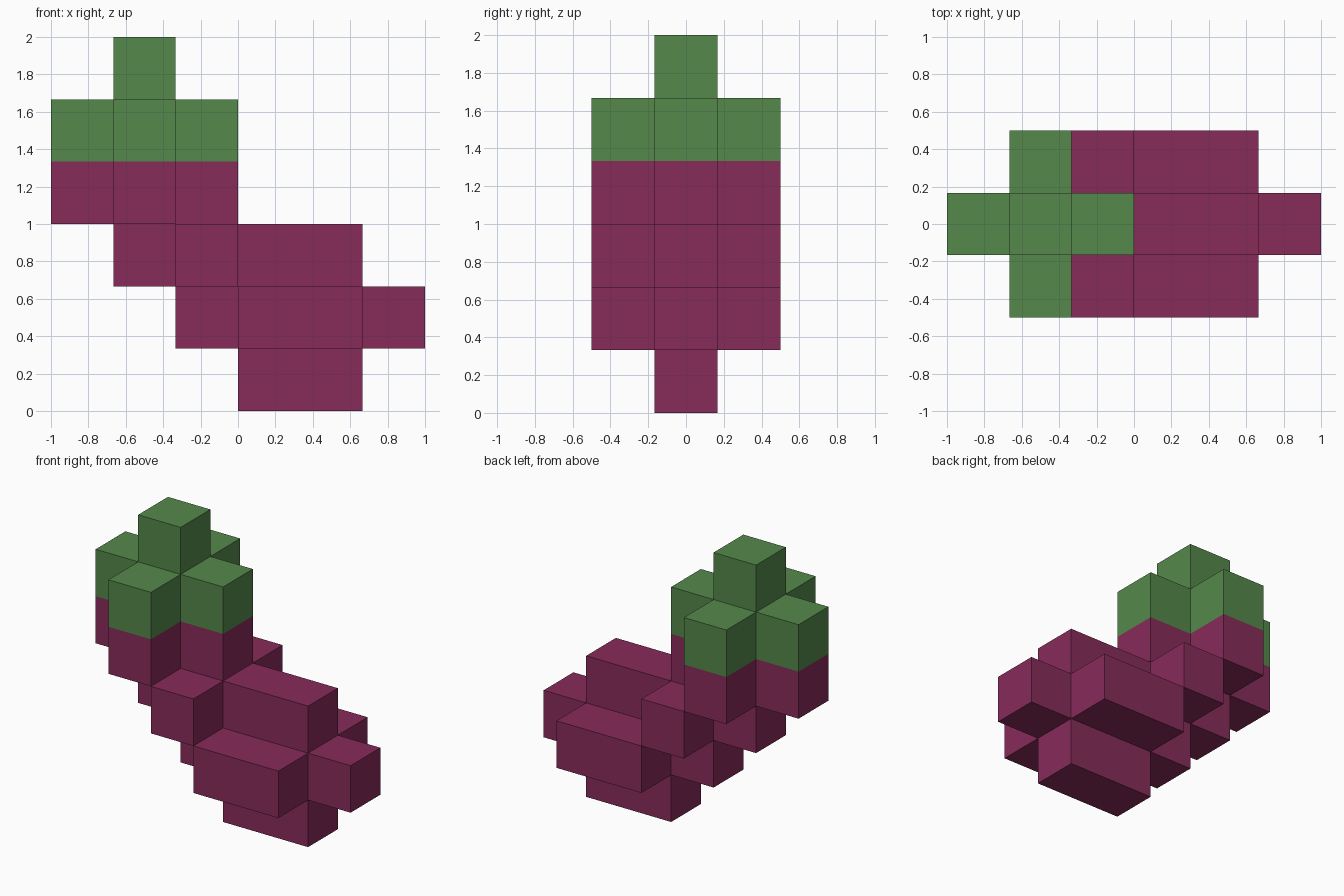
import bpy
import bmesh
import math
from mathutils import Vector

cube = bpy.data.objects.get("Cube")
if cube:
    bpy.data.objects.remove(cube, do_unlink=True)

UNIT = 1 / 3                      # edge of one block
ORIGIN = Vector((-1, -0.5, 0))    # corner of the block grid
GREEN_FROM = 4                    # block layer where the green tip starts
AXES = (Vector((1, 0, 0)), Vector((0, 1, 0)), Vector((0, 0, 1)))
DIRECTIONS = [axis * sign for axis in AXES for sign in (1, -1)]


def make_material(name, colour):
    mat = bpy.data.materials.new(name)
    mat.use_nodes = True
    mat.diffuse_color = colour
    node = next(n for n in mat.node_tree.nodes if n.type == 'BSDF_PRINCIPLED')
    node.inputs["Base Color"].default_value = colour
    return mat


def key(v):
    return tuple(round(c) for c in v)


def build_part(name, cells, solid, mat):
    """Skin the given blocks, leaving out faces buried inside the solid."""
    bm = bmesh.new()
    for cell in sorted(cells):
        centre = Vector(cell)
        for d in DIRECTIONS:
            if key(centre + d) in solid:
                continue
            # Two tangents with u x v = d, so the face points outwards
            u = Vector((d.y, d.z, d.x))
            v = d.cross(u)
            mid = centre + Vector((0.5, 0.5, 0.5)) + d / 2
            corners = [mid + (u * a + v * b) / 2
                       for a, b in ((-1, -1), (1, -1), (1, 1), (-1, 1))]
            bm.faces.new([bm.verts.new(ORIGIN + c * UNIT) for c in corners])
    bmesh.ops.remove_doubles(bm, verts=bm.verts[:], dist=0.001)
    # Merge neighbouring blocks into clean flat faces
    bmesh.ops.dissolve_limit(bm, angle_limit=math.radians(1),
                             verts=bm.verts[:], edges=bm.edges[:])
    mesh = bpy.data.meshes.new(name)
    bm.to_mesh(mesh)
    bm.free()
    mesh.materials.append(mat)
    obj = bpy.data.objects.new(name, mesh)
    bpy.context.collection.objects.link(obj)


# A chain of overlapping six-armed crosses steps up to the tip
solid = set()
for core in ((4, 1, 1), (3, 1, 1), (2, 1, 2), (1, 1, 3), (1, 1, 4)):
    solid.add(core)
    solid.update(key(Vector(core) + d) for d in DIRECTIONS)

purple = make_material("plum purple", (0.243, 0.025, 0.102, 1))
green = make_material("leaf green", (0.089, 0.246, 0.069, 1))

# Purple body and green tip
build_part("body", {c for c in solid if c[2] < GREEN_FROM}, solid, purple)
build_part("leafy_top", {c for c in solid if c[2] >= GREEN_FROM}, solid, green)
